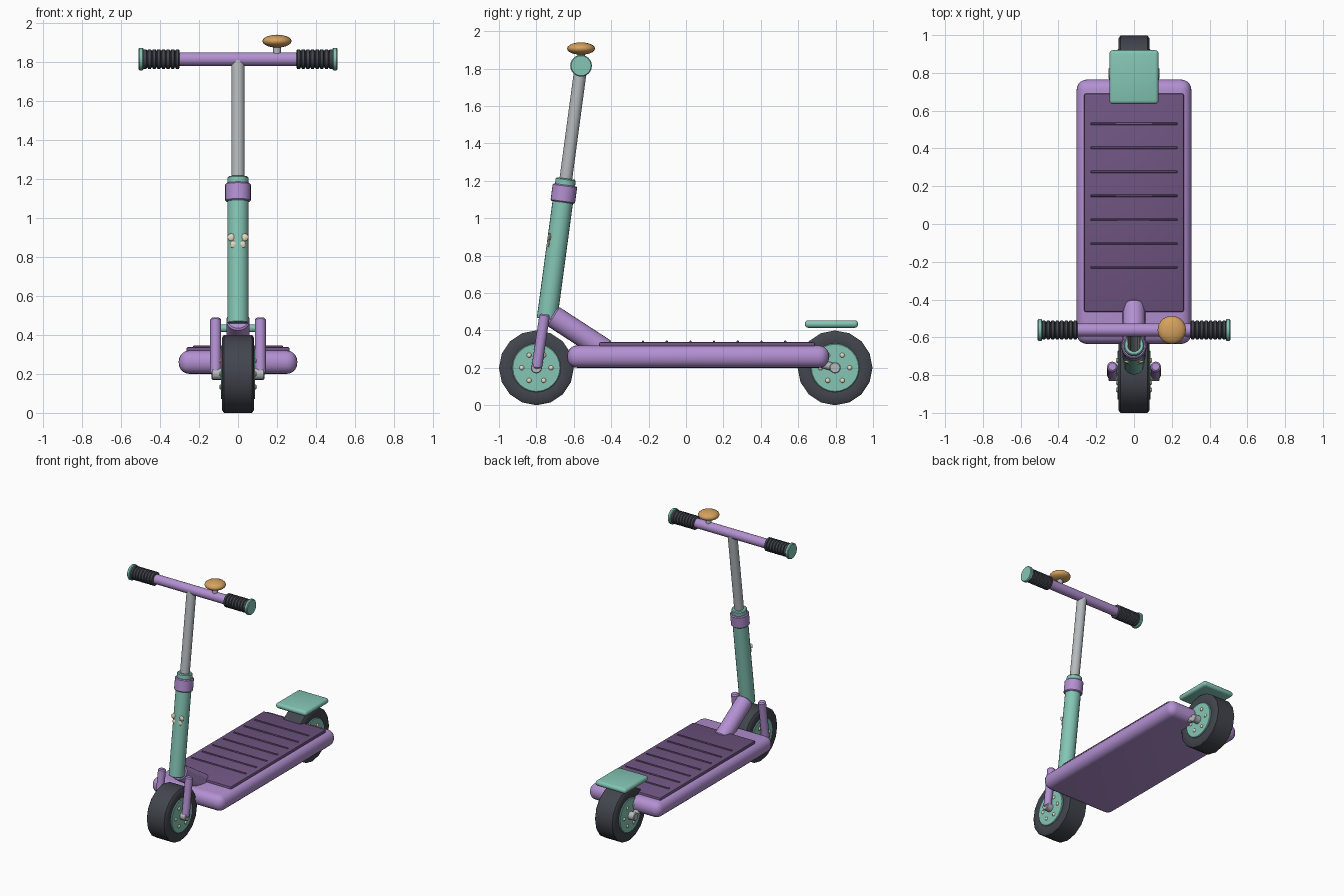
import bpy, bmesh
from math import sin, cos, pi
from mathutils import Vector

if "Cube" in bpy.data.objects:
    bpy.data.objects.remove(bpy.data.objects["Cube"])


def mat(name, rgb):
    m = bpy.data.materials.new(name)
    m.diffuse_color = (*rgb, 1)
    m.use_nodes = True
    m.node_tree.nodes["Principled BSDF"].inputs["Base Color"].default_value = m.diffuse_color
    return m


PURPLE = mat("purple", (0.45, 0.28, 0.64))
TEAL = mat("teal", (0.23, 0.56, 0.46))
DARK = mat("dark_purple", (0.16, 0.09, 0.22))
RUBBER = mat("rubber", (0.055, 0.06, 0.075))
CREAM = mat("cream", (0.80, 0.70, 0.52))
GOLD = mat("gold", (0.66, 0.36, 0.11))
STEEL = mat("steel", (0.46, 0.49, 0.51))


def finish(name, bm, material):
    bmesh.ops.recalc_face_normals(bm, faces=bm.faces)
    me = bpy.data.meshes.new(name)
    bm.to_mesh(me)
    bm.free()
    ob = bpy.data.objects.new(name, me)
    bpy.context.collection.objects.link(ob)
    me.materials.append(material)
    bpy.ops.object.select_all(action='DESELECT')
    ob.select_set(True)
    bpy.context.view_layer.objects.active = ob
    bpy.ops.object.shade_smooth_by_angle(angle=0.7)
    return ob


def lathe(name, origin, axis, profile, material, n=24):
    """Revolve (distance, radius) points about an axis, with capped ends."""
    o, a = Vector(origin), Vector(axis).normalized()
    u = Vector((0, 1, 0)) if abs(a.x) > 0.9 else Vector((1, 0, 0))
    v = a.cross(u).normalized()
    bm = bmesh.new()
    rings = [[bm.verts.new(o + a * d + (u * cos(2 * pi * i / n) + v * sin(2 * pi * i / n)) * r)
              for i in range(n)] for d, r in profile]
    for p, q in zip(rings, rings[1:]):
        for i in range(n):
            j = (i + 1) % n
            bm.faces.new((p[i], p[j], q[j], q[i]))
    bm.faces.new(rings[0])
    bm.faces.new(rings[-1])
    return finish(name, bm, material)


def rod(name, p, q, r, material, n=20, edge=0.004):
    d = Vector(q) - Vector(p)
    L = d.length
    return lathe(name, p, d, [(0, r - edge), (edge, r), (L - edge, r), (L, r - edge)], material, n)


def box(name, lo, hi, material, bevel, seg=3):
    lo, hi = Vector(lo), Vector(hi)
    bm = bmesh.new()
    bmesh.ops.create_cube(bm, size=1)
    for vert in bm.verts:
        vert.co = Vector([l + (c + 0.5) * (h - l) for l, h, c in zip(lo, hi, vert.co)])
    bmesh.ops.bevel(bm, geom=bm.edges[:], offset=bevel, segments=seg, profile=0.5, affect='EDGES')
    return finish(name, bm, material)


def ball(name, centre, scale, material, n=16):
    bm = bmesh.new()
    bmesh.ops.create_uvsphere(bm, u_segments=n, v_segments=max(6, n // 2), radius=1)
    for vert in bm.verts:
        vert.co = Vector([c + s * k for c, s, k in zip(centre, scale, vert.co)])
    return finish(name, bm, material)


# Deck, grip mat and ridges
box("deck", (-0.304, -0.635, 0.20), (0.304, 0.765, 0.32), PURPLE, 0.055, 5)
box("grip_mat", (-0.265, -0.465, 0.30), (0.265, 0.69, 0.338), DARK, 0.01, 2)
for k in range(7):
    y = -0.23 + k * 0.1267
    box(f"mat_ridge_{k}", (-0.23, y - 0.006, 0.33), (0.23, y + 0.006, 0.345), DARK, 0.003, 1)

# Wheels with hubs, bolts and axles
for label, y in (("front", -0.8), ("rear", 0.797)):
    c = (0, y, 0.2)
    lathe(label + "_tyre", c, (1, 0, 0),
          [(-0.076, 0.12), (-0.082, 0.14), (-0.082, 0.186), (-0.072, 0.2),
           (0.072, 0.2), (0.082, 0.186), (0.082, 0.14), (0.076, 0.12)], RUBBER, 16)
    rod(label + "_hub", (-0.088, y, 0.2), (0.088, y, 0.2), 0.13, TEAL, 24)
    rod(label + "_axle", (-0.135, y, 0.2), (0.135, y, 0.2), 0.03, STEEL, 16)
    for s in (-1, 1):
        for k in range(6):
            a = k * pi / 3
            ball(f"{label}_bolt_{s}_{k}", (s * 0.089, y + 0.078 * cos(a), 0.2 + 0.078 * sin(a)),
                 (0.008, 0.013, 0.013), CREAM, 10)

# Fork legs and rear axle brackets
for s, side in ((-1, "left"), (1, "right")):
    x = s * 0.115
    rod(f"{side}_fork_leg", (x, -0.799, 0.195), (x, -0.755, 0.487), 0.028, PURPLE, 16, 0.008)
    rod(f"{side}_rear_bracket", (s * 0.11, 0.68, 0.235), (s * 0.11, 0.80, 0.2), 0.022, STEEL, 14)

# Rear fender brake
box("rear_fender", (-0.13, 0.635, 0.414), (0.13, 0.92, 0.454), TEAL, 0.018, 3)

# Leaning steering column, placed by height
SLOPE = 0.1345
TOP = 1.815


def column(z, x=0):
    return Vector((x, -0.561 - SLOPE * (TOP - z), z))


rod("neck_brace", (0, -0.715, 0.478), (0, -0.43, 0.293), 0.06, PURPLE, 24, 0.008)
rod("lower_column", column(0.46), column(1.15), 0.055, TEAL)
rod("upper_column", column(1.1), column(TOP), 0.034, STEEL)
rod("column_clamp", column(1.085), column(1.178), 0.066, PURPLE, 24, 0.006)
rod("clamp_ring", column(1.165), column(1.212), 0.054, TEAL, 24, 0.006)

# Flower badge half sunk in the column
for k in range(5):
    a = pi / 2 + k * 2 * pi / 5
    p = column(0.89 + 0.033 * sin(a), 0.036 * cos(a)) + Vector((0, -0.046, 0))
    ball(f"badge_petal_{k}", p, (0.02, 0.008, 0.02), CREAM, 12)

# Handlebar with ribbed grips and end caps
Y = -0.561
rod("handlebar", (-0.5, Y, TOP), (0.5, Y, TOP), 0.035, PURPLE)
for s, side in ((-1, "left"), (1, "right")):
    ribs = []
    for k in range(8):
        d = 0.3 + k * 0.0238
        ribs += [(d, 0.043), (d + 0.004, 0.05), (d + 0.018, 0.05), (d + 0.0215, 0.043)]
    lathe(side + "_grip", (0, Y, TOP), (s, 0, 0), ribs, RUBBER)
    rod(side + "_end_cap", (s * 0.486, Y, TOP), (s * 0.51, Y, TOP), 0.058, TEAL, 24, 0.005)

# Bell on its post
rod("bell_post", (0.2, Y, 1.82), (0.2, Y, 1.9), 0.02, STEEL, 16)
ball("bell", (0.2, Y, 1.907), (0.075, 0.075, 0.033), GOLD, 20)
